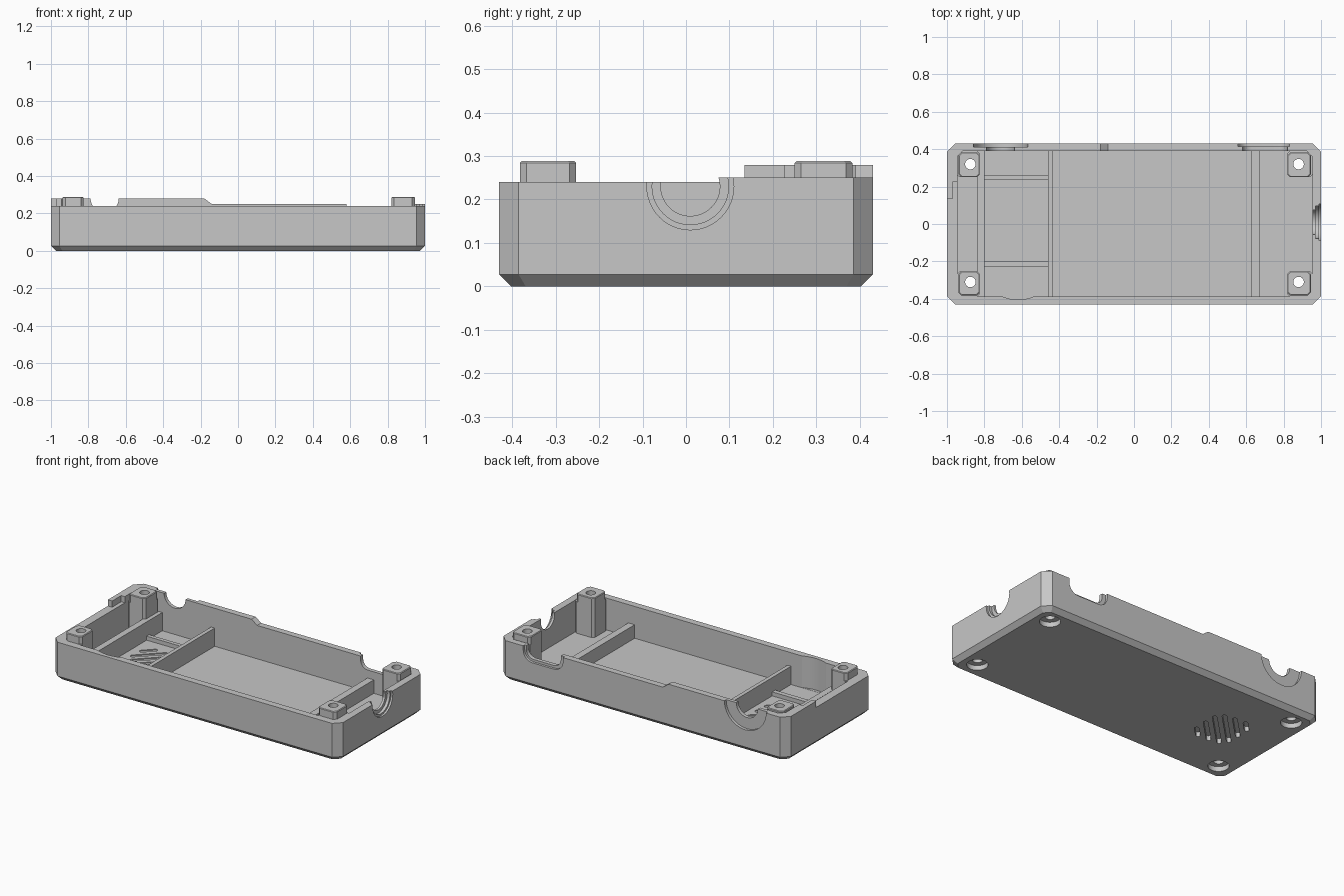
import bpy, bmesh, math
from mathutils import Matrix, Vector

cube = bpy.data.objects.get("Cube")
if cube:
    bpy.data.objects.remove(cube, do_unlink=True)

grey = bpy.data.materials.new("plain grey")
grey.use_nodes = True
COLOUR = (0.57, 0.57, 0.57, 1)
grey.diffuse_color = COLOUR
grey.node_tree.nodes["Principled BSDF"].inputs["Base Color"].default_value = COLOUR

FLOOR = 0.04


def make(name, bm):
    bmesh.ops.recalc_face_normals(bm, faces=bm.faces)
    mesh = bpy.data.meshes.new(name)
    bm.to_mesh(mesh)
    bm.free()
    mesh.materials.append(grey)
    obj = bpy.data.objects.new(name, mesh)
    bpy.context.collection.objects.link(obj)
    return obj


def loft(name, rings):
    """Closed solid through rings of equal point counts."""
    bm = bmesh.new()
    loops = [[bm.verts.new(p) for p in ring] for ring in rings]
    for low, high in zip(loops, loops[1:]):
        for i in range(len(low)):
            j = (i + 1) % len(low)
            bm.faces.new((low[i], low[j], high[j], high[i]))
    bm.faces.new(loops[0][::-1])
    bm.faces.new(loops[-1])
    return make(name, bm)


def octagon(x0, x1, y0, y1, c, z):
    return [(x0 + c, y0, z), (x1 - c, y0, z), (x1, y0 + c, z), (x1, y1 - c, z),
            (x1 - c, y1, z), (x0 + c, y1, z), (x0, y1 - c, z), (x0, y0 + c, z)]


def box(name, x0, x1, y0, y1, z0, z1):
    return loft(name, [[(x0, y0, z), (x1, y0, z), (x1, y1, z), (x0, y1, z)] for z in (z0, z1)])


def cylinder(name, start, end, radius, sides=48):
    start, end = Vector(start), Vector(end)
    axis = end - start
    turn = axis.to_track_quat('Z', 'Y').to_matrix().to_4x4()
    bm = bmesh.new()
    bmesh.ops.create_cone(bm, cap_ends=True, segments=sides, radius1=radius, radius2=radius,
                          depth=axis.length, matrix=Matrix.Translation((start + end) / 2) @ turn)
    return make(name, bm)


def cut(target, *cutters):
    bpy.context.view_layer.objects.active = target
    for cutter in cutters:
        mod = target.modifiers.new("cut", 'BOOLEAN')
        mod.operation, mod.solver, mod.object = 'DIFFERENCE', 'EXACT', cutter
        bpy.ops.object.modifier_apply(modifier=mod.name)
        bpy.data.objects.remove(cutter, do_unlink=True)


def rounded_notch(x0, x1, bottom, r, y0, y1):
    """Slot open at the top with rounded lower corners."""
    pts = [(x1, 0.35), (x0, 0.35)]
    for cx, a0 in ((x0 + r, 180), (x1 - r, 270)):
        for k in range(7):
            a = math.radians(a0 + 15 * k)
            pts.append((cx + r * math.cos(a), bottom + r + r * math.sin(a)))
    return loft("notch", [[(x, y, z) for x, z in pts] for y in (y0, y1)])


def diagonal_slot(cx, cy, length, z0, z1):
    """Round-ended bar turned 45 degrees."""
    pts = []
    for k in range(14):
        a = math.radians(-90 + 180 * (k % 7) / 6 + 180 * (k // 7))
        shift = length / 2 if k < 7 else -length / 2
        x, y = shift + 0.013 * math.cos(a), 0.013 * math.sin(a)
        pts.append((cx + (x - y) * math.sqrt(0.5), cy + (x + y) * math.sqrt(0.5)))
    return loft("slot", [[(x, y, z) for x, y in pts] for z in (z0, z1)])


# Outer shell with chamfered base and hollow inside
case = loft("case_shell", [octagon(-0.973, 0.973, -0.403, 0.403, 0.034, 0),
                           octagon(-1, 1, -0.43, 0.43, 0.045, 0.027),
                           octagon(-1, 1, -0.43, 0.43, 0.045, 0.279)])
cut(case, loft("cavity", [octagon(-0.945, 0.955, -0.387, 0.39, 0.03, z) for z in (FLOOR, 0.4)]))

# Stepped rim: low at the front, sloped step at the back, thin lip on one side
slope = [(-0.18, 0.28), (-0.14, 0.25), (1.1, 0.25), (1.1, 0.4), (-0.18, 0.4)]
cut(case,
    box("front_rim", -1.1, 1.1, -0.6, 0.075, 0.24, 0.4),
    box("side_rim", -1.1, -0.9, 0.07, 0.135, 0.24, 0.4),
    box("lip_rim", -0.97, -0.9, 0.07, 0.225, 0.24, 0.4),
    loft("back_rim", [[(x, y, z) for x, z in slope] for y in (0.07, 0.6)]))

# Round cable openings with stepped recesses, and a rounded back slot
cut(case,
    cylinder("round_opening", (-0.713, 0.3, 0.28), (-0.713, 0.5, 0.28), 0.075),
    cylinder("round_recess", (-0.713, 0.412, 0.28), (-0.713, 0.5, 0.28), 0.145),
    rounded_notch(0.58, 0.82, 0.175, 0.05, 0.3, 0.5),
    rounded_notch(0.555, 0.832, 0.16, 0.065, 0.415, 0.5))
for radius, depth in ((0.068, 0.1), (0.088, 0.03), (0.1, 0.012)):
    cut(case, cylinder("side_opening", (1 - depth, 0.01, 0.23), (1.1, 0.01, 0.23), radius))

# Speaker clearance in the front wall
cut(case, cylinder("speaker_clearance", (-0.62, -0.195, FLOOR + 0.001), (-0.62, -0.195, 0.4), 0.21, 64))

# Diagonal sound slots, grooved from both sides of a thin membrane
for i, length in enumerate((0.08, 0.19, 0.28, 0.28, 0.19, 0.08)):
    cx, cy = -0.625 + (i - 2.5) * 0.034, 0.016 - (i - 2.5) * 0.044
    cut(case, diagonal_slot(cx, cy, length, -0.1, FLOOR - 0.01),
        diagonal_slot(cx, cy, length, FLOOR - 0.006, 0.2))

# Corner screw posts, with holes through the base and head recesses below
parts = [case]
for side, x0, x1, hx in (("right", -0.947, -0.825, -0.875), ("left", 0.82, 0.957, 0.88)):
    for end, y0, y1, hy in (("front", -0.389, -0.253, -0.31), ("back", 0.25, 0.392, 0.32)):
        # The exposed top sits slightly clear of the walls
        tx0, tx1 = max(x0, -0.938), min(x1, 0.945)
        ty0, ty1 = max(y0, -0.382), min(y1, 0.383)
        post = loft(f"screw_post_{end}_{side}",
                    [octagon(x0, x1, y0, y1, 0.015, 0.035),
                     octagon(x0, x1, y0, y1, 0.015, 0.238),
                     octagon(tx0, tx1, ty0, ty1, 0.015, 0.239),
                     octagon(tx0, tx1, ty0, ty1, 0.015, 0.284),
                     octagon(tx0 + 0.004, tx1 - 0.004, ty0 + 0.004, ty1 - 0.004, 0.015, 0.288)])
        for target in (case, post):
            cut(target, cylinder("screw_hole", (hx, hy, -0.1), (hx, hy, 0.4), 0.028, 32))
        cut(case, cylinder("head_recess", (hx, hy, -0.1), (hx, hy, 0.03), 0.06, 32))
        parts.append(post)

# Cross dividers and low floor ribs
for name, x0, x1, top in (("end_divider", -0.84, -0.80, 0.155),
                          ("speaker_divider", -0.46, -0.435, 0.155),
                          ("right_divider", 0.628, 0.672, 0.125)):
    parts.append(box(name, x0, x1, -0.395, 0.395, FLOOR - 0.01, top))
for name, y0, y1 in (("back_rib", 0.235, 0.26), ("front_rib", -0.23, -0.2)):
    parts.append(box(name, -0.81, -0.45, y0, y1, FLOOR - 0.01, FLOOR + 0.025))

for obj in parts:
    bpy.ops.object.select_all(action='DESELECT')
    obj.select_set(True)
    bpy.context.view_layer.objects.active = obj
    bpy.ops.object.shade_smooth_by_angle(angle=math.radians(25))
